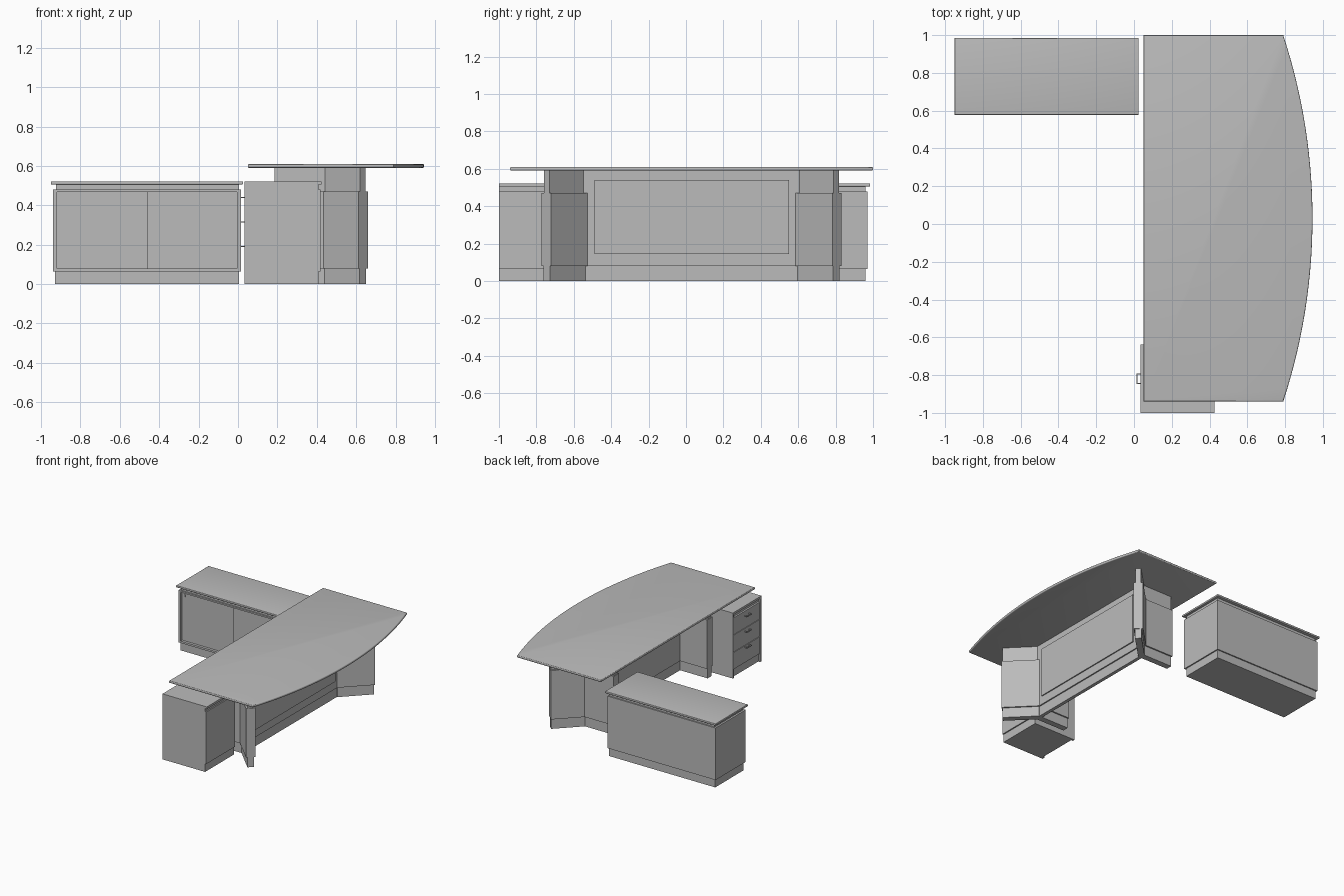
import bpy
import bmesh
import math
from mathutils import Vector

cube = bpy.data.objects.get("Cube")
if cube:
    bpy.data.objects.remove(cube, do_unlink=True)

grey = bpy.data.materials.new("office_grey")
grey.use_nodes = True
colour = (0.5, 0.5, 0.5, 1)
grey.diffuse_color = colour
grey.node_tree.nodes["Principled BSDF"].inputs["Base Color"].default_value = colour


def prism(name, outline, low, high, axis="z", round_edge=0):
    """Extrude a flat outline along z, or an (x, z) outline along y."""
    bm = bmesh.new()
    if axis == "z":
        points = [(a, b, low) for a, b in outline]
        step = Vector((0, 0, high - low))
    else:
        points = [(a, low, b) for a, b in outline]
        step = Vector((0, high - low, 0))
    base = bm.faces.new([bm.verts.new(p) for p in points])
    moved = bmesh.ops.extrude_face_region(bm, geom=[base], use_keep_orig=True)["geom"]
    bmesh.ops.translate(bm, vec=step, verts=[v for v in moved if isinstance(v, bmesh.types.BMVert)])
    bmesh.ops.recalc_face_normals(bm, faces=bm.faces)
    if round_edge:
        rims = [e for e in bm.edges if abs(e.verts[0].co.z - e.verts[1].co.z) < 1e-5]
        bmesh.ops.bevel(bm, geom=rims, offset=round_edge, segments=3, profile=0.5, affect="EDGES")
    mesh = bpy.data.meshes.new(name)
    bm.to_mesh(mesh)
    bm.free()
    mesh.materials.append(grey)
    obj = bpy.data.objects.new(name, mesh)
    bpy.context.collection.objects.link(obj)
    if round_edge:
        bpy.ops.object.select_all(action="DESELECT")
        obj.select_set(True)
        bpy.context.view_layer.objects.active = obj
        bpy.ops.object.shade_smooth_by_angle(angle=math.radians(35))
    return obj


def box(name, x, y, z, round_edge=0):
    corners = [(x[0], y[0]), (x[1], y[0]), (x[1], y[1]), (x[0], y[1])]
    return prism(name, corners, z[0], z[1], round_edge=round_edge)


def bent_outline(path, half, extra):
    """Outline of a bent panel: a three point path with mitred thickness."""
    a, b, c = [Vector(p) for p in path]
    d1, d2 = (b - a).normalized(), (c - b).normalized()
    n1, n2 = Vector((-d1.y, d1.x)), Vector((-d2.y, d2.x))
    mitre = (n1 + n2) / (1 + n1.dot(n2))
    a, c = a - d1 * extra, c + d2 * extra
    return [a + n1 * half, b + mitre * half, c + n2 * half,
            c - n2 * half, b - mitre * half, a - n1 * half]


# Desk top with a bowed visitor edge
MID = 0.03
HALF, SAG, EDGE = 0.97, 0.155, 0.79
radius = (HALF ** 2 + SAG ** 2) / (2 * SAG)
sweep = math.asin(HALF / radius)
STEPS = 28
arc = []
for i in range(STEPS + 1):
    t = sweep * (2 * i / STEPS - 1)
    arc.append((EDGE + SAG - radius * (1 - math.cos(t)), MID + radius * math.sin(t)))
prism("desk_top", [(0.05, MID + HALF), (0.05, MID - HALF)] + arc, 0.59, 0.61, round_edge=0.007)

# Bent legs: plinth, thick cladding, slim upper core
for side, s in (("right", -1), ("left", 1)):
    path = [(0.185, MID + s * 0.59), (0.45, MID + s * 0.59), (0.633, MID + s * 0.774)]
    for part, half, extra, z0, z1 in (("plinth", 0.024, 0, 0, 0.08),
                                      ("cladding", 0.035, 0.004, 0.08, 0.47),
                                      ("core", 0.02, 0, 0.47, 0.592)):
        prism(f"{side}_leg_{part}", bent_outline(path, half, extra), z0, z1)

# Modesty panel between the legs
span = (MID - 0.585, MID + 0.585)
box("modesty_plinth", (0.428, 0.455), span, (0, 0.08))
box("modesty_panel", (0.42, 0.465), span, (0.08, 0.592))
box("modesty_raised_panel", (0.46, 0.474), (MID - 0.52, MID + 0.52), (0.145, 0.54))

# Low cabinet: plinth, framed carcass, neck and top
box("cabinet_plinth", (-0.93, 0.005), (0.602, 0.96), (0, 0.065))
box("cabinet_carcass", (-0.94, 0.015), (0.62, 0.97), (0.065, 0.48))
box("cabinet_neck", (-0.925, 0.005), (0.602, 0.96), (0.48, 0.505))
box("cabinet_top", (-0.95, 0.025), (0.577, 0.985), (0.505, 0.522), round_edge=0.005)
front = (0.59, 0.625)
for name, x, z in (("left", (-0.005, 0.015), (0.065, 0.48)),
                   ("right", (-0.94, -0.92), (0.065, 0.48)),
                   ("bottom", (-0.92, -0.005), (0.065, 0.08)),
                   ("top", (-0.92, -0.005), (0.468, 0.48))):
    box(f"cabinet_frame_{name}", x, front, z)
box("cabinet_door_right", (-0.92, -0.45), (0.611, 0.625), (0.08, 0.468))
box("cabinet_door_left", (-0.46, -0.005), (0.6, 0.625), (0.08, 0.468))
box("cabinet_door_lock", (-0.9, -0.89), (0.605, 0.612), (0.432, 0.45))

# Drawer pedestal: notched side panels with drawers between them
NEAR, FAR = -1.0, -0.638
notched = [(0.034, 0), (0.41, 0), (0.41, 0.065), (0.42, 0.065), (0.42, 0.48),
           (0.41, 0.48), (0.41, 0.505), (0.425, 0.505), (0.425, 0.522), (0.034, 0.522)]
prism("pedestal_front_side", notched, NEAR, NEAR + 0.018, axis="y")
prism("pedestal_back_side", notched, FAR - 0.018, FAR, axis="y")
inner = [(max(x, 0.05), z) for x, z in notched]
prism("pedestal_carcass", inner, NEAR + 0.018, FAR - 0.018, axis="y")
box("pedestal_top_lip", (0.034, 0.06), (NEAR + 0.018, FAR - 0.018), (0.505, 0.522))

# Drawer fronts and bar handles
HEIGHT = 0.138
for i in range(3):
    z = 0.068 + i * HEIGHT
    box(f"drawer_{i + 1}", (0.036, 0.055), (NEAR + 0.02, FAR - 0.02), (z, z + HEIGHT - 0.004))
    hz = 0.19 + i * 0.125
    handle = f"drawer_{i + 1}_handle"
    box(handle + "_bar", (0.012, 0.018), (-0.847, -0.791), (hz - 0.003, hz + 0.003))
    for end, y in (("front", -0.847), ("back", -0.797)):
        box(f"{handle}_{end}_post", (0.018, 0.037), (y, y + 0.006), (hz - 0.003, hz + 0.003))
